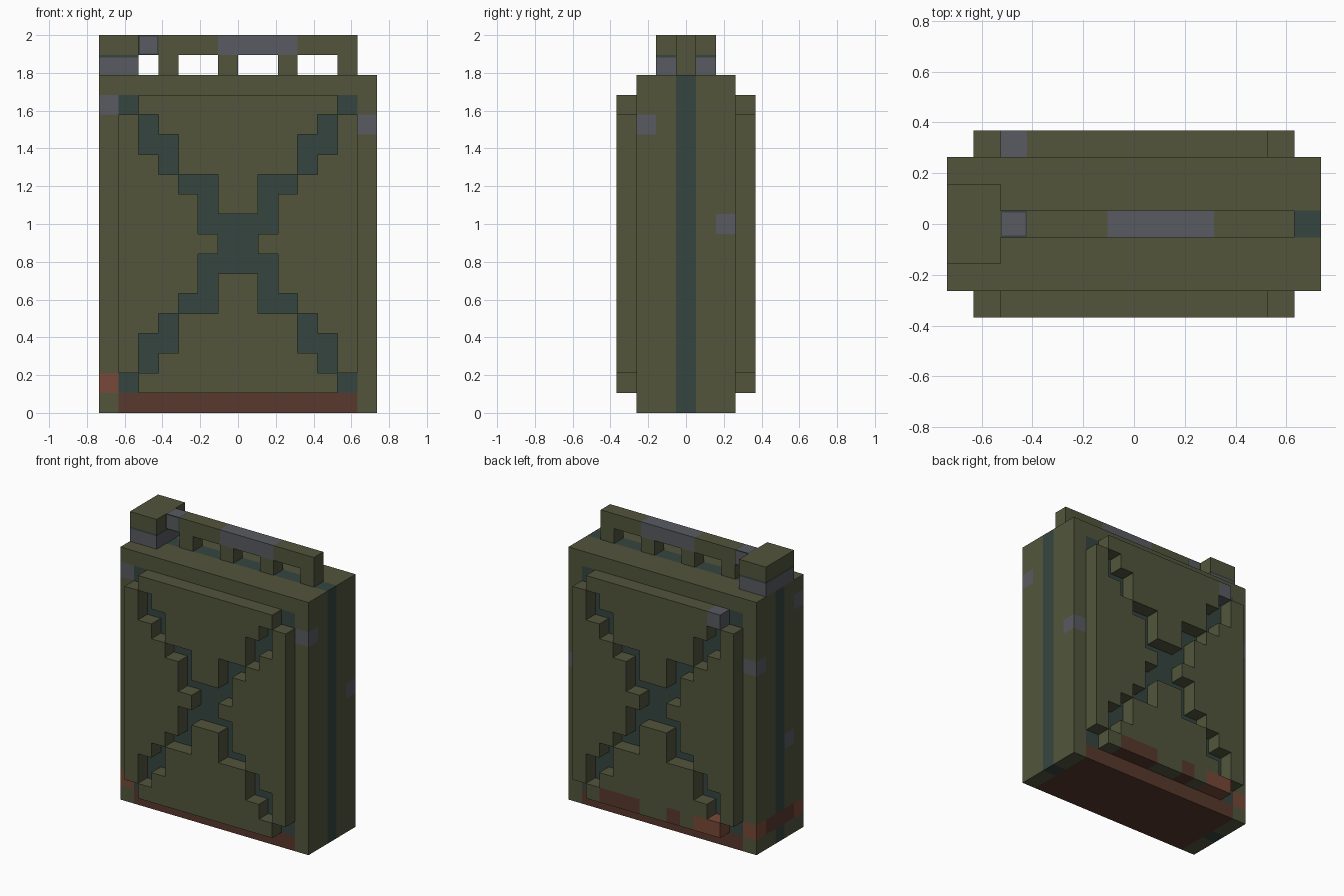
import bpy, bmesh
from mathutils import Vector

if "Cube" in bpy.data.objects:
    bpy.data.objects.remove(bpy.data.objects["Cube"])

U = 2 / 19  # edge of one block


def srgb(*rgb):
    return tuple((c / 255 / 12.92 if c < 11 else ((c / 255 + 0.055) / 1.055) ** 2.4) for c in rgb) + (1.0,)


def material(name, *rgb):
    m = bpy.data.materials.new(name)
    m.use_nodes = True
    m.diffuse_color = srgb(*rgb)
    m.node_tree.nodes["Principled BSDF"].inputs["Base Color"].default_value = m.diffuse_color
    return m


MATS = [material("olive", 82, 85, 60), material("dark_teal", 53, 69, 63),
        material("worn_grey", 89, 91, 97), material("dark_rust", 88, 57, 45),
        material("bright_rust", 119, 72, 55)]
OLIVE, TEAL, GREY, RUST, BRIGHT = range(len(MATS))


def finish(name, bm):
    mesh = bpy.data.meshes.new(name)
    bm.to_mesh(mesh)
    bm.free()
    for m in MATS:
        mesh.materials.append(m)
    ob = bpy.data.objects.new(name, mesh)
    bpy.context.collection.objects.link(ob)
    return ob


def blocks(name, xs, ys, zs, rule):
    """Outer skin of all blocks for which rule(x, y, z) gives a colour."""
    solid = {}
    for x in xs:
        for y in ys:
            for z in zs:
                colour = rule(x, y, z)
                if colour is not None:
                    solid[x, y, z] = colour
    bm = bmesh.new()
    verts = {}
    for cell, colour in solid.items():
        for a in range(3):
            b, c = (a + 1) % 3, (a + 2) % 3
            for side in (0, 1):
                near = list(cell)
                near[a] += 2 * side - 1
                if tuple(near) in solid:
                    continue
                ring = []
                for i, j in ((0, 0), (1, 0), (1, 1), (0, 1)):
                    p = list(cell)
                    p[a] += side
                    p[b] += i
                    p[c] += j
                    key = tuple(p)
                    if key not in verts:
                        verts[key] = bm.verts.new(Vector((p[0], p[1] - 0.5, p[2])) * U)
                    ring.append(verts[key])
                face = bm.faces.new(ring if side else ring[::-1])
                face.material_index = colour
    # merge flat neighbours of the same colour
    bmesh.ops.dissolve_limit(bm, angle_limit=0.01, verts=bm.verts, edges=bm.edges,
                             delimit={'MATERIAL'})
    return finish(name, bm)


def box(name, lo, hi, colour):
    bm = bmesh.new()
    bmesh.ops.create_cube(bm, size=1)
    lo, hi = Vector(lo) * U, Vector(hi) * U
    for v in bm.verts:
        v.co = (lo + hi) / 2 + v.co * (hi - lo)
    for f in bm.faces:
        f.material_index = colour
    return finish(name, bm)


# stepped cross: columns from the outer edge inward, by height above or below its middle row
CROSS = [(5,), (4, 5), (4,), (3, 4), (2,), (1, 2), (1,), (0,)]


def in_cross(x, z):
    column = x + 6 if x < 0 else 5 - x
    return 1 <= z <= 15 and column in CROSS[abs(z - 8)]


# body: side stripe, rusty base and worn corners
WORN = {(-7, -2, 15), (6, -2, 14), (6, 2, 9), (-7, 2, 12), (-7, -1, 6)}


def body_rule(x, y, z):
    if (x, y, z) in WORN:
        return GREY
    if z == 0 and -6 <= x < 6:
        return RUST
    if z == 1 and x == -7:
        return BRIGHT if abs(y) == 2 else RUST
    if y == 0 or (abs(y) == 2 and in_cross(x, z)):
        return TEAL
    return OLIVE


blocks("can_body", range(-7, 7), range(-2, 3), range(17), body_rule)


# raised panels with the cross left open
def front_rule(x, y, z):
    return None if in_cross(x, z) else OLIVE


def back_rule(x, y, z):
    if in_cross(x, z):
        return None
    if z == 1 and x in (-5, -4):
        return BRIGHT
    if z == 1 and x in (-2, 1, 2, 3):
        return RUST
    return GREY if (x, z) == (-5, 15) else OLIVE


blocks("front_panel", range(-6, 6), [-3], range(1, 16), front_rule)
blocks("back_panel", range(-6, 6), [3], range(1, 16), back_rule)


# carrying handle: bar on four posts
def handle_rule(x, y, z):
    if z == 17:
        return OLIVE if (x + 4) % 3 == 0 else None
    return GREY if -1 <= x < 3 else OLIVE


blocks("handle", range(-4, 6), [0], (17, 18), handle_rule)

# filler neck and cap
box("filler_neck", (-7, -1.5, 17), (-5, 1.5, 17.87), GREY)
box("cap_seal", (-7, -1.5, 17.87), (-5, 1.5, 18), TEAL)
box("cap", (-7, -1.5, 18), (-5, 1.5, 19), OLIVE)

# hinge block between cap and handle, grey faces with a dark rim
hinge = box("cap_hinge", (-5, -0.5, 18), (-4, 0.5, 19), GREY)
bm = bmesh.new()
bm.from_mesh(hinge.data)
rim = bmesh.ops.inset_individual(bm, faces=bm.faces[:], thickness=0.09 * U)
for f in rim["faces"]:
    f.material_index = TEAL
bm.to_mesh(hinge.data)
bm.free()
